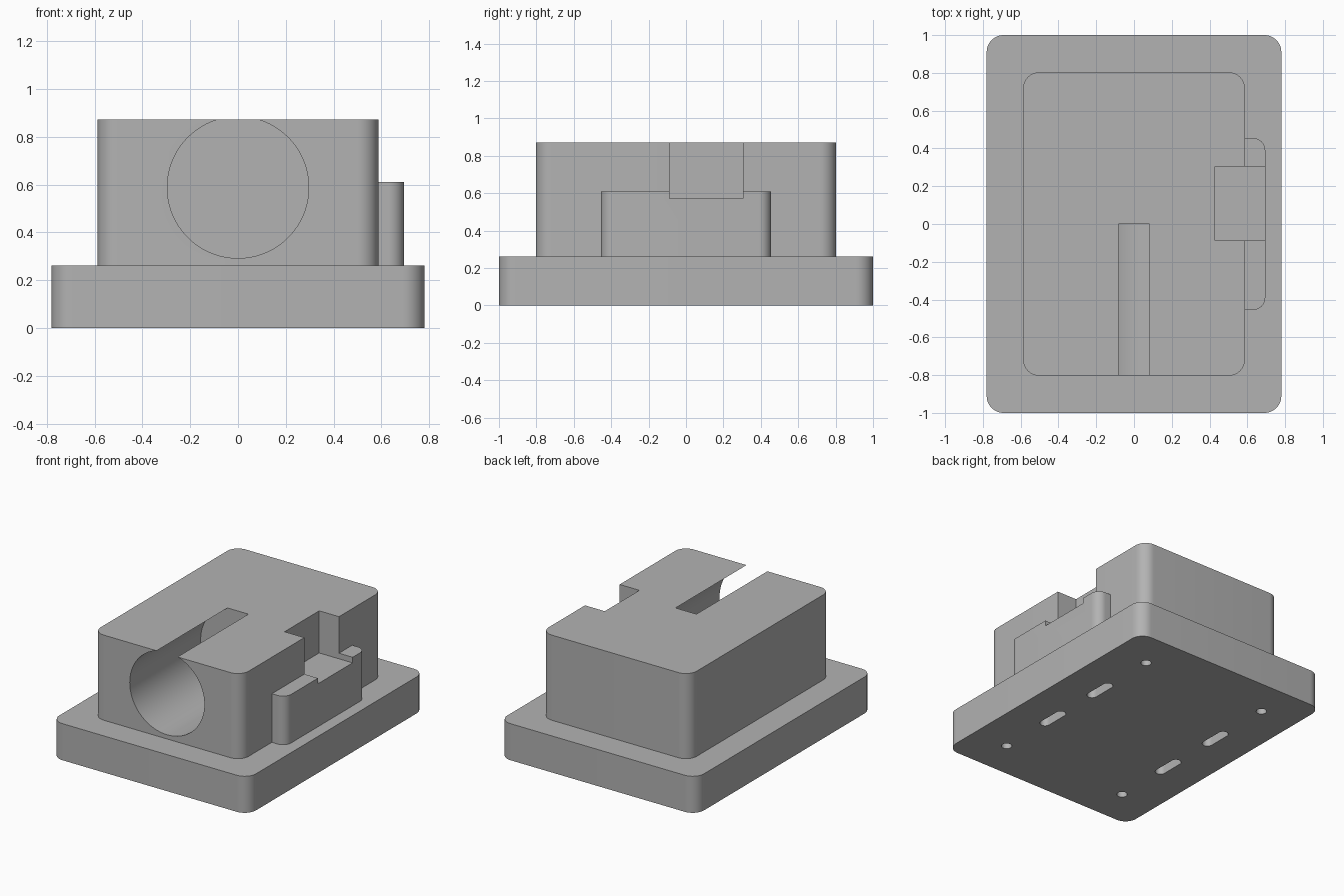
import bpy, bmesh
from math import pi, cos, sin, radians

cube = bpy.data.objects.get("Cube")
if cube:
    bpy.data.objects.remove(cube, do_unlink=True)

# Single grey material
GREY = (0.45, 0.45, 0.45, 1)
grey = bpy.data.materials.new("plain grey")
grey.use_nodes = True
grey.diffuse_color = GREY
grey.node_tree.nodes["Principled BSDF"].inputs["Base Color"].default_value = GREY


def prism(name, x0, x1, y0, y1, z0, z1, r_left=0, r_right=0, steps=12):
    """Upright box whose left (x0) and right (x1) corners can be rounded."""
    corners = [(x1, y1, 0, r_right), (x0, y1, 1, r_left),
               (x0, y0, 2, r_left), (x1, y0, 3, r_right)]
    bm = bmesh.new()
    ring = []
    for x, y, quarter, r in corners:
        sx = 1 if quarter in (0, 3) else -1
        sy = 1 if quarter < 2 else -1
        for i in range(steps + 1 if r else 1):
            a = (quarter + i / steps) * pi / 2
            px = x - sx * r + r * cos(a)
            py = y - sy * r + r * sin(a)
            ring.append(bm.verts.new((px, py, z0)))
    base = bm.faces.new(ring)
    top = bmesh.ops.extrude_face_region(bm, geom=[base])["geom"]
    moved = [v for v in top if isinstance(v, bmesh.types.BMVert)]
    bmesh.ops.translate(bm, verts=moved, vec=(0, 0, z1 - z0))
    bmesh.ops.recalc_face_normals(bm, faces=bm.faces)
    mesh = bpy.data.meshes.new(name)
    bm.to_mesh(mesh)
    bm.free()
    mesh.materials.append(grey)
    obj = bpy.data.objects.new(name, mesh)
    bpy.context.collection.objects.link(obj)
    return obj


def slot_cutter(x, y, length, r, depth):
    """Round-ended slot along y; zero length gives a round hole."""
    half = length / 2 + r
    return prism("hole_cutter", x - r, x + r, y - half, y + half,
                 -0.1, depth, r * 0.999, r * 0.999)


def cut(target, cutters):
    bpy.context.view_layer.objects.active = target
    for cutter in cutters:
        mod = target.modifiers.new("cut", 'BOOLEAN')
        mod.operation = 'DIFFERENCE'
        mod.solver = 'EXACT'
        mod.object = cutter
        bpy.ops.object.modifier_apply(modifier=mod.name)
    for cutter in cutters:
        bpy.data.objects.remove(cutter, do_unlink=True)


def notch_cutter():
    return prism("notch_cutter", 0.43, 0.8, -0.087, 0.305, 0.57, 1.0)


BASE_TOP = 0.262
BODY_X = 0.587

# Base plate with blind screw holes and slots underneath
base_plate = prism("base_plate", -0.78, 0.78, -1, 1, 0, BASE_TOP, 0.09, 0.09)
holes = []
for x in (-0.5, 0.5):
    for side in (-1, 1):
        holes.append(slot_cutter(x, side * 0.72, 0, 0.035, 0.2))
        holes.append(slot_cutter(x, side * 0.243, 0.16, 0.035, 0.2))
cut(base_plate, holes)

# Main body: horizontal bore breaking through the top, and a side notch
body = prism("body", -BODY_X, BODY_X, -0.803, 0.803, BASE_TOP, 0.872, 0.085, 0.085)
bpy.ops.mesh.primitive_cylinder_add(vertices=96, radius=0.296, depth=1,
                                    location=(0, -0.5, 0.588),
                                    rotation=(pi / 2, 0, 0))
bore_cutter = bpy.context.object
bore_cutter.data.materials.append(grey)
cut(body, [bore_cutter, notch_cutter()])

# Side block sharing the notch
side_block = prism("side_block", BODY_X, 0.695, -0.455, 0.455, BASE_TOP, 0.61, 0, 0.065)
cut(side_block, [notch_cutter()])

# Smooth the rounded corners, keep edges sharp
bpy.ops.object.select_all(action='DESELECT')
for part in (base_plate, body, side_block):
    part.select_set(True)
    bpy.context.view_layer.objects.active = part
bpy.ops.object.shade_smooth_by_angle(angle=radians(30))
